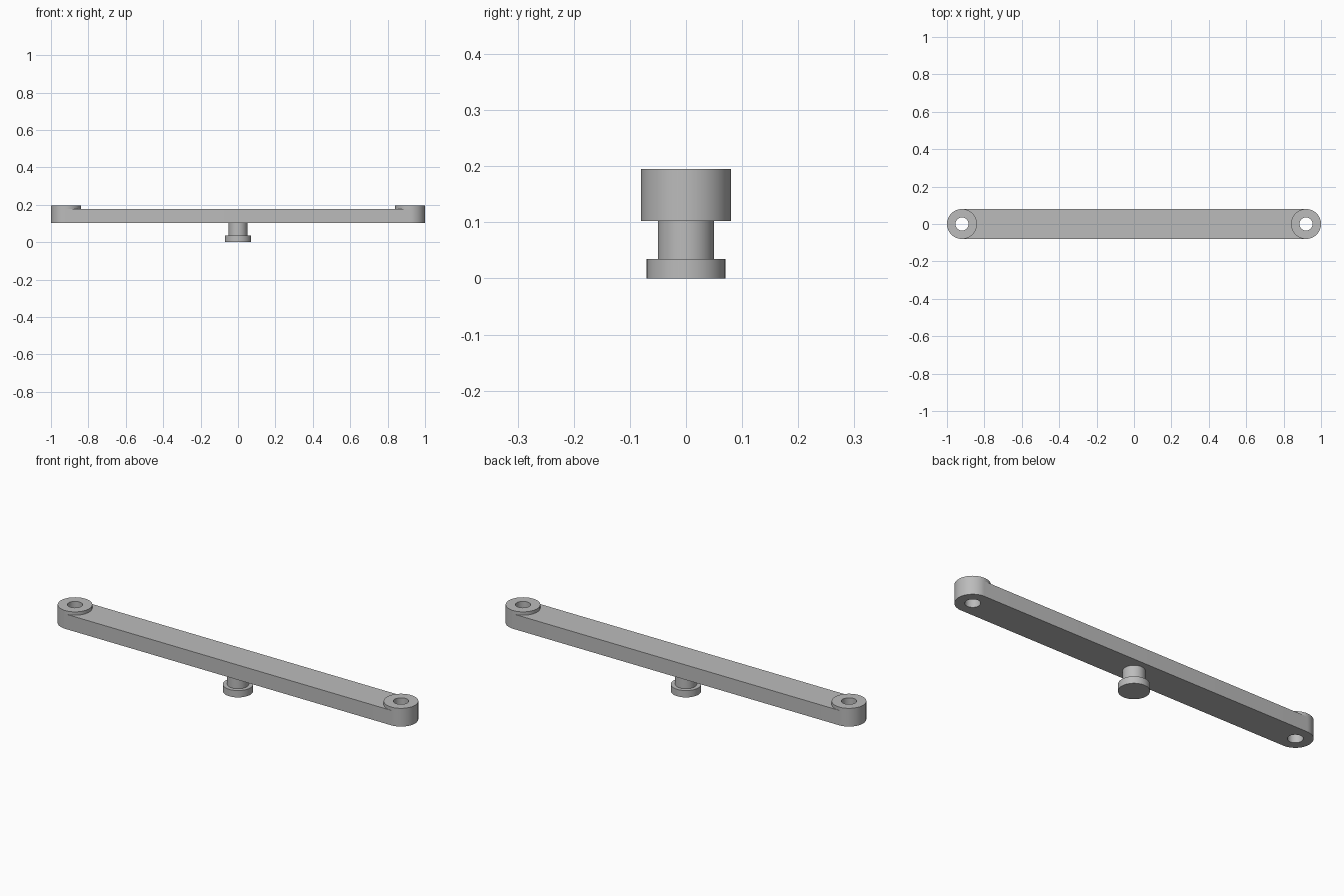
import bpy, bmesh, math

cube = bpy.data.objects.get("Cube")
if cube:
    bpy.data.objects.remove(cube, do_unlink=True)

SEGMENTS = 64
END_X, END_R, HOLE_R = 0.92, 0.08, 0.035
BAR_BOTTOM, BAR_TOP, BOSS_TOP = 0.102, 0.178, 0.195

grey = bpy.data.materials.new("plain grey")
grey.use_nodes = True
colour = (0.5, 0.5, 0.5, 1)
grey.diffuse_color = colour
grey.node_tree.nodes["Principled BSDF"].inputs["Base Color"].default_value = colour


def arc(cx, r, start=0.0, sweep=2 * math.pi):
    """Points on an arc; a full circle leaves out the repeated last point."""
    full = sweep > 6
    n = SEGMENTS if full else SEGMENTS // 2
    return [(cx + r * math.cos(start + sweep * i / n), r * math.sin(start + sweep * i / n))
            for i in range(n if full else n + 1)]


def finish(name, bm):
    bmesh.ops.recalc_face_normals(bm, faces=bm.faces)
    mesh = bpy.data.meshes.new(name)
    bm.to_mesh(mesh)
    bm.free()
    mesh.materials.append(grey)
    obj = bpy.data.objects.new(name, mesh)
    bpy.context.collection.objects.link(obj)
    bpy.ops.object.select_all(action="DESELECT")
    obj.select_set(True)
    bpy.context.view_layer.objects.active = obj
    bpy.ops.object.shade_smooth_by_angle(angle=math.radians(30))
    return obj


def plate(name, loops, bottom, top):
    """Extrude an outline, with any further loops cut through as holes."""
    bm = bmesh.new()
    edges = []
    for loop in loops:
        verts = [bm.verts.new((x, y, bottom)) for x, y in loop]
        edges += [bm.edges.new((v, verts[i - 1])) for i, v in enumerate(verts)]
    bmesh.ops.triangle_fill(bm, edges=edges, use_beauty=True, normal=(0, 0, 1))
    raised = bmesh.ops.extrude_face_region(bm, geom=bm.faces[:], use_keep_orig=True)["geom"]
    bmesh.ops.translate(bm, vec=(0, 0, top - bottom),
                        verts=[g for g in raised if isinstance(g, bmesh.types.BMVert)])
    return finish(name, bm)


def lathe(name, profile):
    """Spin a radius and height profile round the z axis."""
    bm = bmesh.new()
    verts = [bm.verts.new((r, 0, z)) for r, z in profile]
    edges = [bm.edges.new(pair) for pair in zip(verts, verts[1:])]
    bmesh.ops.spin(bm, geom=verts + edges, cent=(0, 0, 0), axis=(0, 0, 1),
                   angle=2 * math.pi, steps=SEGMENTS)
    bmesh.ops.remove_doubles(bm, verts=bm.verts, dist=0.0001)
    return finish(name, bm)


# Round-ended bar with a through hole at each end
outline = arc(END_X, END_R, -math.pi / 2, math.pi) + arc(-END_X, END_R, math.pi / 2, math.pi)
plate("link_bar", [outline, arc(END_X, HOLE_R), arc(-END_X, HOLE_R)], BAR_BOTTOM, BAR_TOP)

# Raised ring round each hole
for side, sign in (("left", 1), ("right", -1)):
    plate(side + "_boss", [arc(sign * END_X, END_R), arc(sign * END_X, HOLE_R)],
          BAR_TOP, BOSS_TOP)

# Flanged pin under the middle of the bar
lathe("centre_pin", [(0, 0), (0.07, 0), (0.07, 0.035), (0.05, 0.035),
                     (0.05, BAR_BOTTOM), (0, BAR_BOTTOM)])
